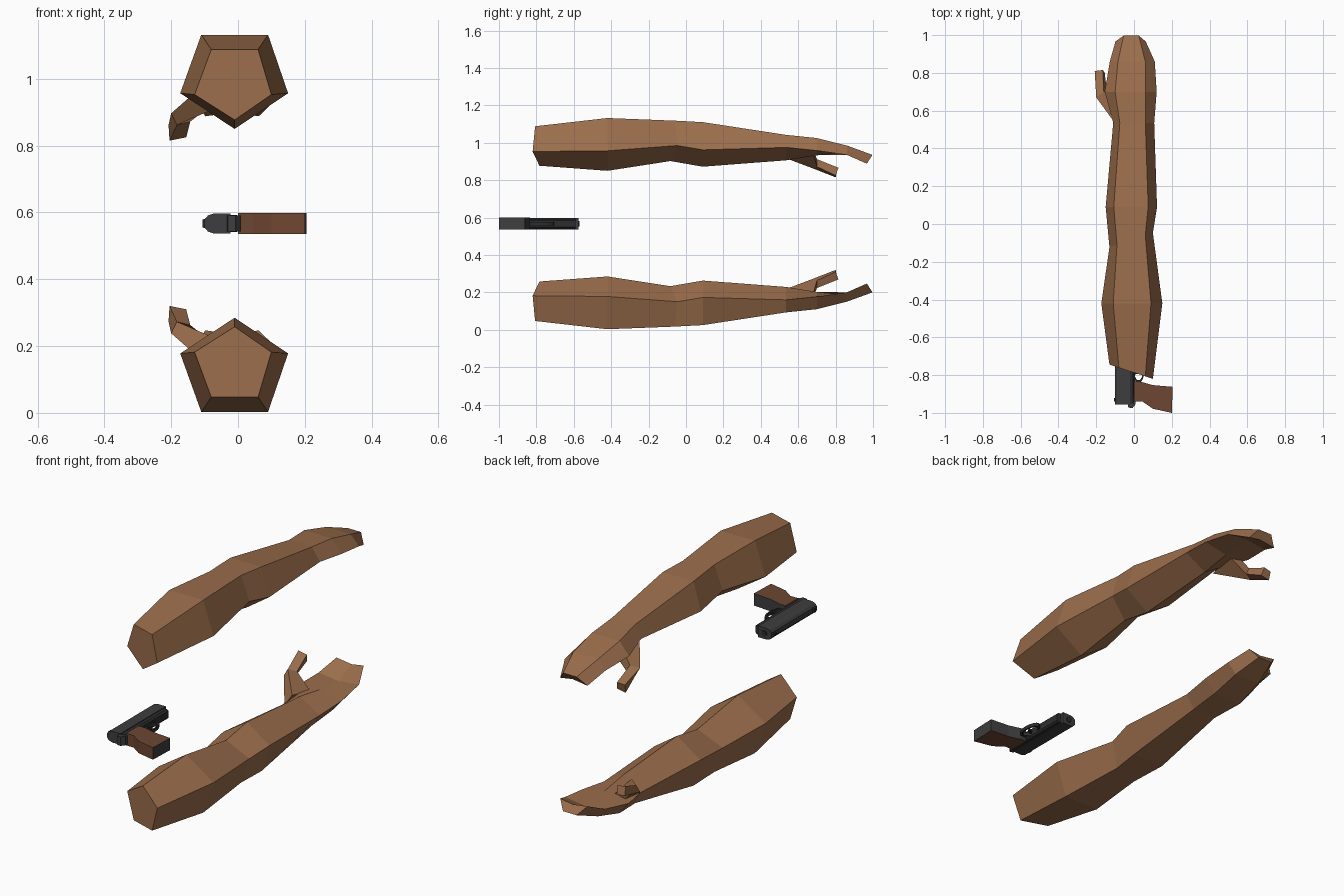
import bpy, bmesh, math
from mathutils import Vector

if "Cube" in bpy.data.objects:
    bpy.data.objects.remove(bpy.data.objects["Cube"])


def material(name, rgb):
    m = bpy.data.materials.new(name)
    m.diffuse_color = (*rgb, 1)
    m.use_nodes = True
    m.node_tree.nodes["Principled BSDF"].inputs["Base Color"].default_value = m.diffuse_color
    return m


SKIN = material("skin brown", (0.33, 0.155, 0.072))
GRIP = material("grip brown", (0.155, 0.062, 0.032))
STEEL = material("dark steel", (0.048, 0.048, 0.05))
BLACK = material("black metal", (0.027, 0.027, 0.028))


def finish(name, bm, *mats, rule=None):
    bmesh.ops.recalc_face_normals(bm, faces=bm.faces)
    bm.normal_update()
    if rule:
        for f in bm.faces:
            f.material_index = rule(f)
    me = bpy.data.meshes.new(name)
    bm.to_mesh(me)
    bm.free()
    for m in mats:
        me.materials.append(m)
    ob = bpy.data.objects.new(name, me)
    bpy.context.collection.objects.link(ob)
    return ob


def loft(name, rings, *mats, rule=None, closed=False):
    bm = bmesh.new()
    rows = [[bm.verts.new(p) for p in r] for r in rings]
    pairs = list(zip(rows, rows[1:])) + ([(rows[-1], rows[0])] if closed else [])
    for a, b in pairs:
        for i in range(len(a)):
            j = (i + 1) % len(a)
            bm.faces.new((a[i], a[j], b[j], b[i]))
    if not closed:
        bm.faces.new(rows[0])
        bm.faces.new(rows[-1])
    return finish(name, bm, *mats, rule=rule)


def plate(name, outline, z0, z1, *mats, rule=None):
    return loft(name, [[(x, y, z) for x, y in outline] for z in (z0, z1)], *mats, rule=rule)


def bar(name, section, y0, y1, *mats):
    return loft(name, [[(x, y, z) for x, z in section] for y in (y0, y1)], *mats)


# Arm sections: y, slant, top y shift, x (left, top left, top right, right), z (top, side, bottom)
ARM = [
    (-0.787, -0.33, 0.0, -0.13, -0.08, 0.06, 0.10, 1.088, 0.953, 0.877),
    (-0.42, 0.0, 0.0, -0.173, -0.11, 0.09, 0.15, 1.132, 0.957, 0.85),
    (-0.08, 0.33, 0.0, -0.13, -0.09, 0.06, 0.10, 1.118, 0.985, 0.902),
    (0.09, 0.0, 0.0, -0.15, -0.107, 0.075, 0.122, 1.11, 0.962, 0.872),
    (0.535, 0.0, 0.0, -0.11, -0.075, 0.06, 0.107, 1.042, 0.975, 0.906),
    (0.70, 0.0, 0.0, -0.155, -0.10, 0.062, 0.12, 1.025, 0.958, 0.933),
    (0.86, 0.0, 0.0, -0.128, -0.085, 0.06, 0.11, 0.985, 0.935, 0.95),
    (0.967, 0.0, 0.03, -0.098, -0.055, 0.025, 0.062, 0.935, 0.888, 0.9),
]
# Thumb sections: outer top, inner top, inner bottom, outer bottom
THUMB = [
    [(-0.105, 0.54, 0.98), (-0.11, 0.68, 0.965), (-0.05, 0.68, 0.945), (-0.06, 0.54, 0.915)],
    [(-0.20, 0.67, 0.897), (-0.16, 0.70, 0.912), (-0.143, 0.70, 0.872), (-0.183, 0.68, 0.862)],
    [(-0.208, 0.81, 0.862), (-0.165, 0.815, 0.866), (-0.155, 0.80, 0.825), (-0.205, 0.80, 0.815)],
]


def arm_ring(y, s, dy, xl, xtl, xtr, xr, zt, zs, zb):
    pts = [(xtl, zt, dy), (xtr, zt, dy), (xr, zs, 0), (-0.01, zb, 0), (xl, zs, 0)]
    return [(x, y + s * x + d, z) for x, z, d in pts]


# Two arms, one palm down and one flipped palm up
for side, flip in (("upper", False), ("lower", True)):
    def place(p):
        return (p[0], p[1], 1.135 - p[2] if flip else p[2])
    loft(side + "_arm", [[place(p) for p in arm_ring(*r)] for r in ARM], SKIN)
    loft(side + "_thumb", [[place(p) for p in r] for r in THUMB], SKIN)

# Pistol lying on its side, muzzle towards +y and grip towards +x
ZC = 0.567


def section(pts):
    return [(x, ZC + z) for x, z in pts] + [(x, ZC - z) for x, z in reversed(pts)]


bar("slide", section([(-0.10, 0.012), (-0.09, 0.024), (-0.072, 0.03), (-0.022, 0.03)]),
    -0.955, -0.575, STEEL)
bar("frame", section([(-0.022, 0.026), (-0.004, 0.026), (0.004, 0.018)]), -0.95, -0.59, BLACK)
plate("tang", [(-0.035, -0.94), (-0.03, -0.972), (-0.008, -0.975), (0.008, -0.955), (0.008, -0.90)],
      ZC - 0.024, ZC + 0.024, STEEL)
bar("rear_sight", section([(-0.107, 0.012), (-0.09, 0.016)]), -0.94, -0.92, BLACK)
bar("front_sight", section([(-0.107, 0.004), (-0.09, 0.004)]), -0.61, -0.59, BLACK)

# Muzzle ring of the barrel
bar("barrel", [(-0.058 + 0.015 * math.cos(a * math.pi / 4), ZC + 0.015 * math.sin(a * math.pi / 4))
               for a in range(8)], -0.60, -0.57, BLACK)

# Grip: brown sides and back, dark front strap and base
plate("grip", [(0.0, -0.835), (0.035, -0.835), (0.10, -0.853), (0.205, -0.862),
               (0.20, -1.0), (0.10, -0.978), (0.045, -0.94), (0.0, -0.94)],
      ZC - 0.032, ZC + 0.032, GRIP, STEEL,
      rule=lambda f: 1 if f.normal.y > 0.5 or f.normal.x > 0.7 else 0)

# Trigger guard loop with a trigger inside
guard = []
for i in range(16):
    a = 2 * math.pi * i / 16
    c, s = math.cos(a), math.sin(a)
    guard.append([(0.024 + r * 0.028 * c, -0.775 + r * 0.062 * s, ZC + z)
                  for r, z in ((1.1, 0.009), (1.1, -0.009), (0.85, -0.009), (0.85, 0.009))])
loft("trigger_guard", guard, BLACK, closed=True)
plate("trigger", [(0.0, -0.80), (0.0, -0.785), (0.022, -0.775), (0.038, -0.77), (0.025, -0.79)],
      ZC - 0.006, ZC + 0.006, BLACK)
